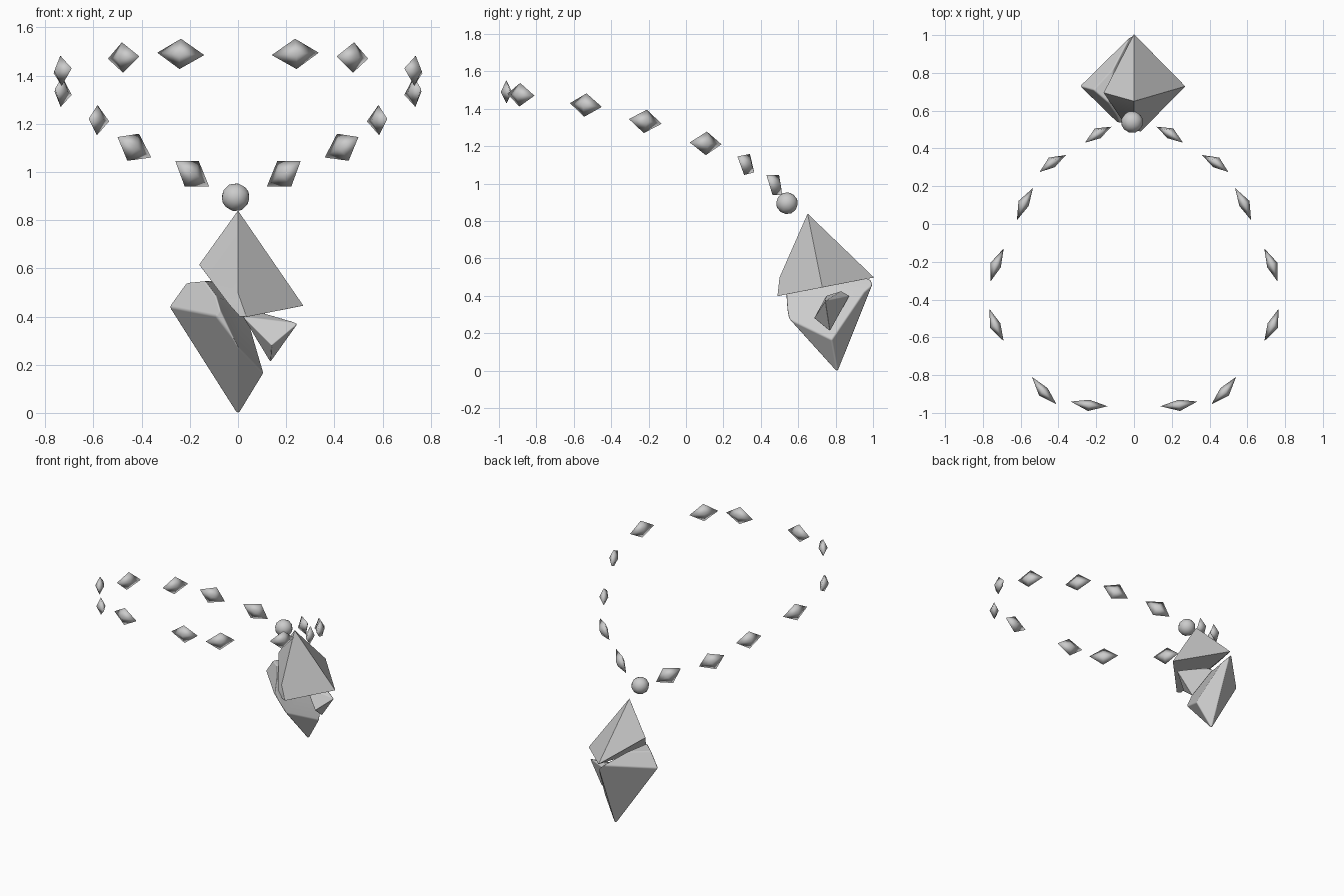
import bpy, bmesh
from mathutils import Vector

cube = bpy.data.objects.get("Cube")
if cube:
    bpy.data.objects.remove(cube, do_unlink=True)

stone = bpy.data.materials.new("grey_stone")
stone.use_nodes = True
GREY = (0.6, 0.6, 0.6, 1)
stone.diffuse_color = GREY
stone.node_tree.nodes["Principled BSDF"].inputs["Base Color"].default_value = GREY


def hull(name, points, cuts=(), bevel=0):
    """Convex solid through the points, trimmed by (point, outward normal) planes."""
    bm = bmesh.new()
    verts = [bm.verts.new(p) for p in points]
    bmesh.ops.convex_hull(bm, input=verts)
    for co, normal in cuts:
        bmesh.ops.bisect_plane(bm, geom=bm.verts[:] + bm.edges[:] + bm.faces[:], dist=1e-5,
                               plane_co=co, plane_no=normal, clear_outer=True)
        bmesh.ops.holes_fill(bm, edges=bm.edges[:], sides=0)
    bmesh.ops.dissolve_limit(bm, angle_limit=0.01, verts=bm.verts[:], edges=bm.edges[:])
    bmesh.ops.recalc_face_normals(bm, faces=bm.faces[:])
    for face in bm.faces:
        face.smooth = True
    mesh = bpy.data.meshes.new(name)
    bm.to_mesh(mesh)
    bm.free()
    mesh.materials.append(stone)
    obj = bpy.data.objects.new(name, mesh)
    bpy.context.collection.objects.link(obj)
    if bevel:
        mod = obj.modifiers.new("worn_edges", "BEVEL")
        mod.width = bevel
        mod.segments = 2
        mod.limit_method = "ANGLE"
        mod.harden_normals = True
    return obj


# Broken pendant: one tilted eight-sided crystal split into two large pieces
crystal = [(0, 0.65, 0.84), (0, 0.81, -0.012), (-0.287, 0.73, 0.44),
           (0.275, 0.73, 0.44), (0, 0.45, 0.385), (0, 1.012, 0.492)]
crack = Vector((-0.73, 0.12, -0.68)).normalized()
crack_point = Vector((-0.16, 0.67, 0.61))

hull("upper_crystal", crystal, [
    (crack_point, crack),
    ((0, 0.73, 0.445), (0, 0.19, -0.98)),
    ((0, 0.5, 0.5), (-0.3, -0.95, 0))], bevel=0.008)

hull("lower_crystal", crystal, [
    (crack_point + crack * 0.022, -crack),
    ((-0.2, 0.73, 0.54), (-0.1, 0, 1)),
    ((0, 0.54, 0.27), (0.886, -0.218, 0.407)),
    ((0, 0.543, 0.28), (-0.1, -0.99, -0.1))], bevel=0.008)

# Small loose splinter
hull("crystal_splinter", [(0.02, 0.75, 0.4), (0.04, 0.875, 0.4), (0.07, 0.83, 0.425),
                          (0.25, 0.745, 0.372), (0.135, 0.77, 0.21),
                          (0.14, 0.685, 0.28)], bevel=0.004)

# Round bead above the pendant
bpy.ops.mesh.primitive_ico_sphere_add(subdivisions=2, radius=0.059,
                                      location=(-0.01, 0.54, 0.895), rotation=(0.4, 0, 0))
bead = bpy.context.object
bead.name = "round_bead"
bead.data.materials.append(stone)
bpy.ops.object.shade_smooth()

# Diamond beads: the two tips of each, repeated on both sides
tips = [((0.14, -0.965, 1.485), (0.335, -0.94, 1.495)),
        ((0.41, -0.955, 1.48), (0.54, -0.81, 1.47)),
        ((0.765, -0.45, 1.41), (0.69, -0.62, 1.43)),
        ((0.69, -0.13, 1.32), (0.76, -0.305, 1.345)),
        ((0.535, 0.19, 1.21), (0.62, 0.02, 1.22)),
        ((0.36, 0.365, 1.06), (0.5, 0.275, 1.145)),
        ((0.12, 0.515, 0.94), (0.26, 0.43, 1.045))]
for i, (a, b) in enumerate(tips, 1):
    for side, sign in (("left", 1), ("right", -1)):
        start, end = (Vector((p[0] * sign, p[1], p[2])) for p in (a, b))
        mid = (start + end) / 2
        # The belly of each bead sits slightly outside the line of its tips
        mid += Vector((mid.x, mid.y + 0.2, 0)).normalized() * 0.008
        axis = (end - start).normalized()
        up = Vector((0, 0, 1))
        up = (up - axis * up.dot(axis)).normalized() * 0.063
        out = axis.cross(up).normalized() * 0.03
        hull(f"diamond_bead_{side}_{i}",
             [start, end, mid + up, mid - up, mid + out, mid - out])
